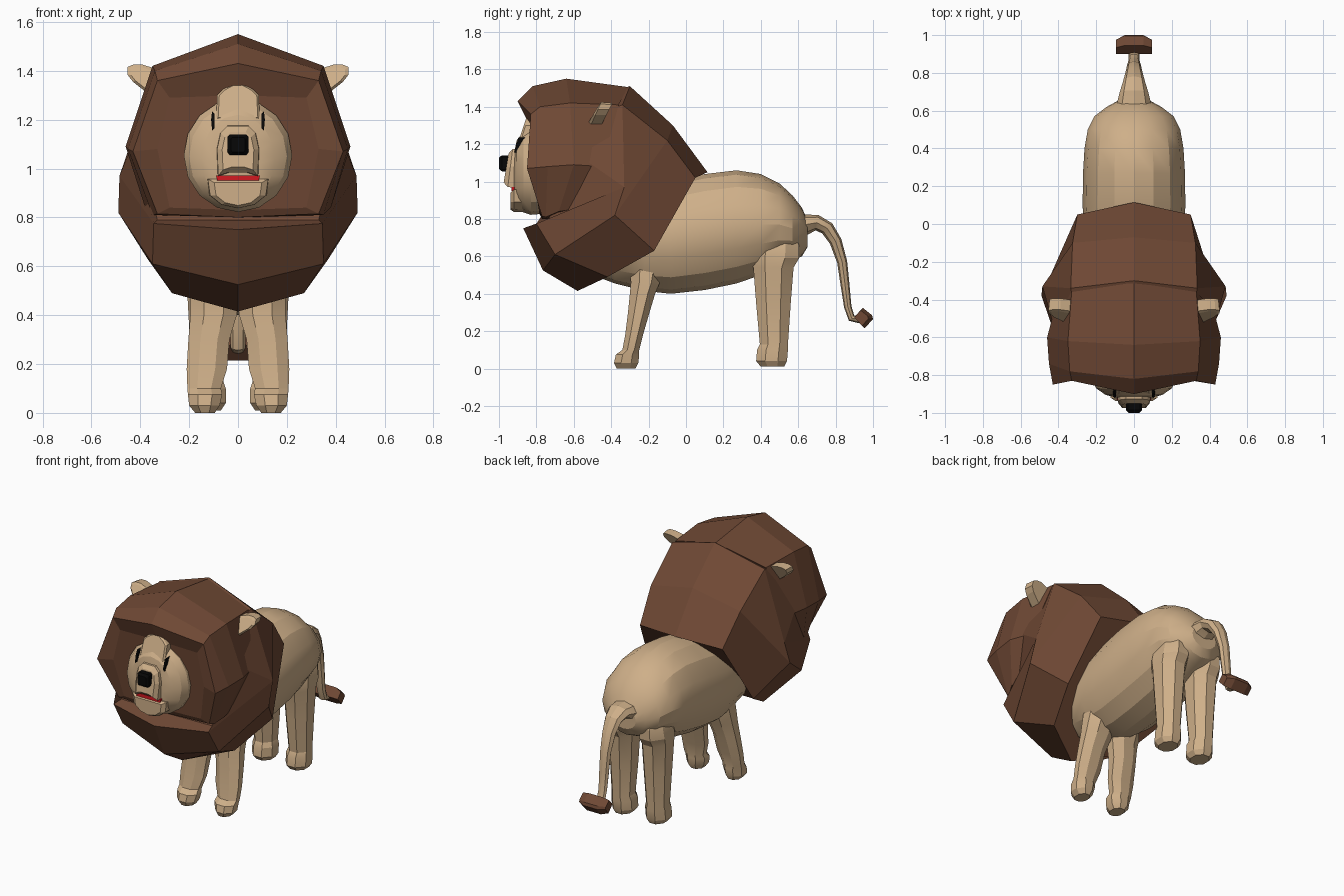
import bpy, bmesh
from math import sin, cos, pi, radians
from mathutils import Vector


def material(name, rgb):
    m = bpy.data.materials.new(name)
    m.diffuse_color = (*rgb, 1)
    return m


TAN = material("tan fur", (0.62, 0.43, 0.25))
BROWN = material("brown hair", (0.16, 0.066, 0.035))
BLACK = material("black", (0.002, 0.002, 0.002))
RED = material("red", (0.65, 0.01, 0.015))


def loft(name, rings, mat, mirror=False, smooth=False):
    """Skin closed rings, cap both ends, optionally duplicate across x = 0."""
    bm = bmesh.new()
    for s in ((1, -1) if mirror else (1,)):
        vs = [[bm.verts.new((s * p[0], p[1], p[2])) for p in r] for r in rings]
        n = len(vs[0])
        for a, b in zip(vs, vs[1:]):
            for i in range(n):
                bm.faces.new((a[i], a[(i + 1) % n], b[(i + 1) % n], b[i]))
        bm.faces.new(vs[0])
        bm.faces.new(vs[-1])
    bmesh.ops.recalc_face_normals(bm, faces=bm.faces)
    me = bpy.data.meshes.new(name)
    bm.to_mesh(me)
    bm.free()
    me.materials.append(mat)
    ob = bpy.data.objects.new(name, me)
    bpy.context.collection.objects.link(ob)
    if smooth:
        bpy.ops.object.select_all(action='DESELECT')
        ob.select_set(True)
        bpy.context.view_layer.objects.active = ob
        bpy.ops.object.shade_smooth_by_angle(angle=radians(22))
    return ob


def sym(half):
    """Complete a half ring (top to bottom) with its mirror image."""
    return half + [(-x, y, z) for x, y, z in half[-2:0:-1]]


def ring_y(y, x, zlo, zhi, n=16):
    """Upright ellipse across y."""
    c, r = (zlo + zhi) / 2, (zhi - zlo) / 2
    return [(x * cos(2 * pi * i / n), y, c + r * sin(2 * pi * i / n)) for i in range(n)]


def ring_z(z, x0, x1, y0, y1, n=8):
    """Level rounded-square ring filling the given extents."""
    k = 1 / cos(pi / n)
    return [((x0 + x1) / 2 + (x1 - x0) / 2 * k * cos(2 * pi * (i + .5) / n),
             (y0 + y1) / 2 + (y1 - y0) / 2 * k * sin(2 * pi * (i + .5) / n), z) for i in range(n)]


def plate(name, outline, layers, mat, mirror=False, slant=0.0):
    """Front-view outline repeated at (y, scale) layers."""
    n = len(outline)
    xc, zc = sum(x for x, _ in outline) / n, sum(z for _, z in outline) / n
    loft(name, [[(xc + (x - xc) * s, y + slant * (z - zc), zc + (z - zc) * s) for x, z in outline]
                for y, s in layers], mat, mirror)


# body: (y, half width, bottom, top)
loft("body", [ring_y(*r) for r in [
    (-.62, .12, .56, .80), (-.50, .19, .50, .88), (-.38, .22, .455, .94), (-.22, .245, .415, .98),
    (-.08, .265, .40, 1.0), (.10, .272, .42, 1.04), (.27, .27, .455, 1.06), (.40, .262, .50, 1.04),
    (.50, .245, .55, .99), (.57, .21, .575, .925), (.62, .145, .60, .86), (.65, .09, .65, .79)]], TAN,
    smooth=True)

# legs: (z, x0, x1, y0, y1)
loft("front_legs", [ring_z(*r) for r in [
    (.58, .0, .18, -.30, -.11), (.46, .0, .195, -.295, -.14), (.40, .005, .195, -.30, -.165),
    (.30, .035, .203, -.31, -.195), (.18, .045, .21, -.325, -.23), (.10, .07, .207, -.34, -.25),
    (.075, .065, .205, -.375, -.25), (.03, .075, .20, -.385, -.255), (.0, .095, .175, -.37, -.27)]],
    TAN, True, True)
loft("hind_legs", [ring_z(*r) for r in [
    (.74, .07, .17, .42, .56), (.66, .04, .205, .36, .605), (.59, .03, .215, .345, .605),
    (.54, .035, .21, .36, .575), (.35, .045, .20, .375, .56), (.13, .06, .19, .395, .545),
    (.10, .05, .195, .38, .545), (.04, .05, .195, .375, .54), (.01, .07, .175, .40, .525)]],
    TAN, True, True)

# tail: (y, z, half width, half thickness)
path = [(.56, .75, .11, .09), (.64, .77, .09, .055), (.70, .78, .075, .042), (.755, .75, .058, .038),
        (.80, .68, .046, .033), (.835, .57, .038, .027), (.85, .45, .034, .024), (.865, .33, .03, .02),
        (.885, .27, .03, .02), (.93, .262, .03, .02)]
tail = []
for i, (y, z, w, h) in enumerate(path):
    a, b = path[max(i - 1, 0)], path[min(i + 1, len(path) - 1)]
    t = Vector((b[0] - a[0], b[1] - a[1])).normalized()
    tail.append([(w * cos(k * pi / 4), y - t.y * h * sin(k * pi / 4), z + t.x * h * sin(k * pi / 4))
                 for k in range(8)])
loft("tail", tail, TAN, smooth=True)

# tuft: side profile swept across x, narrower at the ends
side = [(.90, .275), (.945, .325), (.995, .285), (1.0, .265), (.955, .215)]
loft("tail_tuft", [[(x, .90 + (y - .90) * s, .27 + (z - .27) * s) for y, z in side]
                   for x, s in ((-.095, .75), (-.05, 1), (.05, 1), (.095, .75))], BROWN)

# mane around the head, front to back
loft("head_mane", [sym(h) for h in [
    [(0, -.835, 1.30), (.28, -.825, 1.29), (.33, -.825, 1.08), (.28, -.785, .84), (0, -.785, .83)],
    [(0, -.90, 1.43), (.33, -.83, 1.36), (.43, -.85, 1.07), (.33, -.77, .815), (0, -.77, .80)],
    [(0, -.82, 1.51), (.34, -.78, 1.40), (.45, -.74, 1.08), (.35, -.75, .81), (0, -.74, .80)],
    [(0, -.64, 1.55), (.35, -.62, 1.42), (.46, -.60, 1.09), (.38, -.68, .84), (0, -.66, .80)],
    [(0, -.31, 1.505), (.33, -.36, 1.41), (.42, -.45, 1.08), (.36, -.55, .86), (0, -.55, .80)]]], BROWN)

# mane over the shoulders and chest
loft("shoulder_mane", [sym(h) for h in [
    [(0, -.40, 1.48), (.32, -.42, 1.38), (.42, -.56, 1.13), (.33, -.74, .79), (0, -.75, .79)],
    [(0, -.30, 1.51), (.335, -.34, 1.41), (.485, -.33, .97), (.345, -.80, .775), (0, -.87, .75)],
    [(0, -.07, 1.30), (.325, -.10, 1.22), (.49, -.38, .82), (.35, -.70, .61), (0, -.765, .525)],
    [(0, .115, 1.05), (.30, .05, 1.02), (.37, -.17, .63), (.27, -.42, .49), (0, -.58, .415)]]], BROWN)

# face
loft("face", [ring_y(*r) for r in [
    (-.74, .215, .83, 1.28), (-.83, .222, .822, 1.285), (-.87, .20, .835, 1.265),
    (-.905, .15, .86, 1.22), (-.92, .09, .89, 1.15)]], TAN, smooth=True)
plate("forehead_hair", [(-.09, 1.20), (.09, 1.20), (.085, 1.30), (.06, 1.325), (0, 1.357),
                        (-.06, 1.325), (-.085, 1.30)], [(-.872, .9), (-.862, 1), (-.80, 1)], TAN, slant=.3)
# muzzle, lower jaw, mouth and nose
plate("muzzle", [(-.085, .965), (-.04, .98), (.04, .98), (.085, .965), (.09, 1.08), (.075, 1.15),
                 (.045, 1.18), (-.045, 1.18), (-.075, 1.15), (-.09, 1.08)],
      [(-.962, .72), (-.94, .95), (-.86, 1)], TAN, slant=.12)
plate("chin", [(-.13, .96), (-.12, .89), (-.07, .85), (0, .835), (.07, .85), (.12, .89), (.13, .96)],
      [(-.937, .75), (-.92, .95), (-.84, 1)], TAN)
plate("mouth", [(-.085, .95), (.085, .95), (.09, .972), (-.09, .972)], [(-.932, 1), (-.86, 1)], RED)
plate("nose", [(-.042, 1.065), (-.033, 1.055), (.033, 1.055), (.042, 1.065), (.042, 1.13), (.033, 1.14),
               (-.033, 1.14), (-.042, 1.13)], [(-1.0, .7), (-.985, 1), (-.93, 1)], BLACK)
# eyes
plate("eyes", [(.096, 1.165), (.106, 1.155), (.11, 1.20), (.106, 1.235), (.096, 1.225)],
      [(-.908, 1), (-.84, 1)], BLACK, True, .3)
# ears
plate("ears", [(.32, 1.31), (.36, 1.30), (.43, 1.355), (.453, 1.385), (.453, 1.415), (.43, 1.425),
               (.39, 1.425), (.31, 1.40)],
      [(-.485, .75), (-.475, 1), (-.415, .9)], TAN, True, .45)
